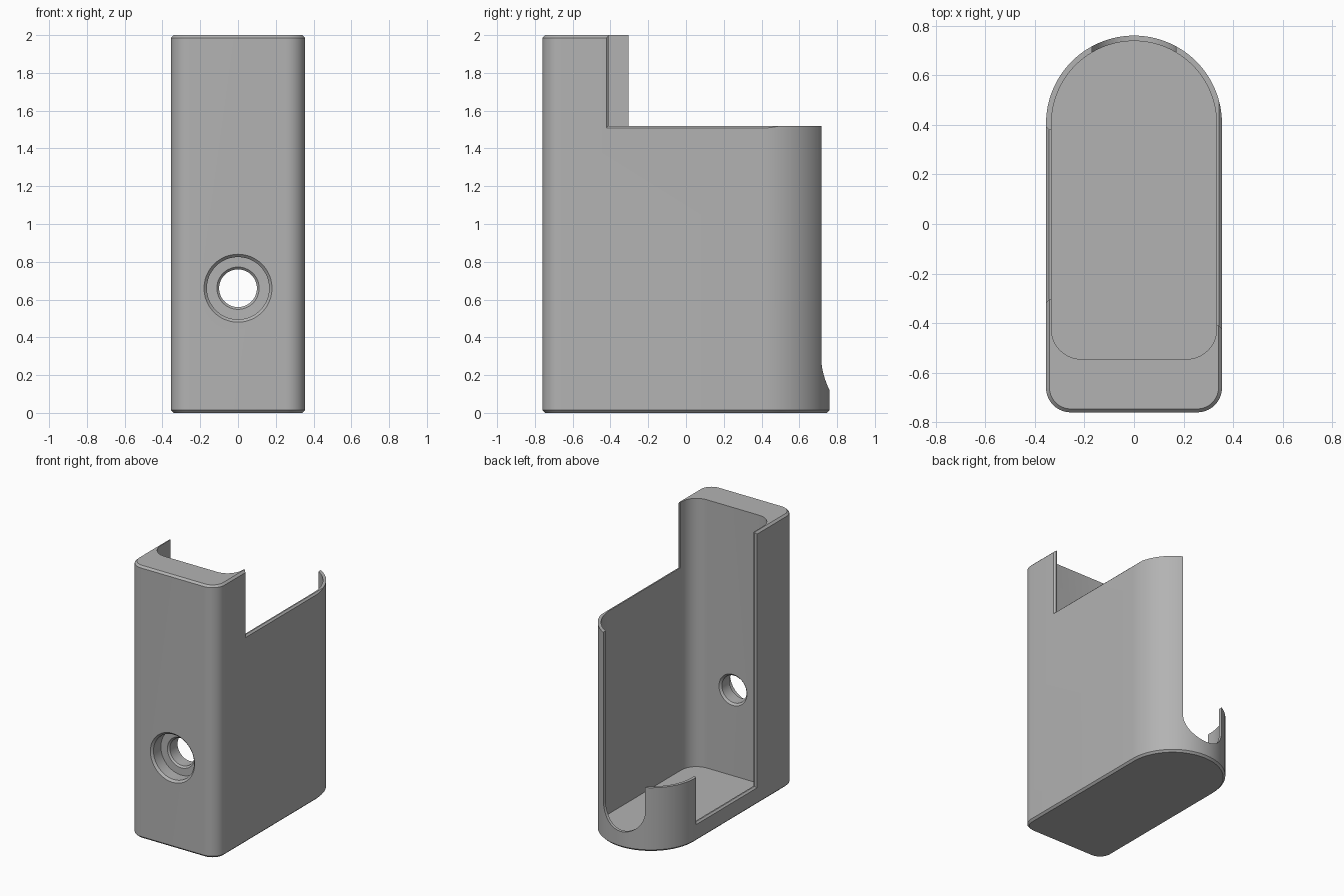
import bpy
import bmesh
from math import cos, sin, pi

cube = bpy.data.objects.get("Cube")
if cube:
    bpy.data.objects.remove(cube, do_unlink=True)

HALF_W, FRONT, BACK_C = 0.355, -0.76, 0.405   # half width, front face, centre of round back
WALL, FLOOR, CHAMFER = 0.022, 0.03, 0.014
POCKET_FRONT, TOP = -0.545, 2.0

grey = bpy.data.materials.new("plain grey")
grey.use_nodes = True
grey.diffuse_color = (0.45, 0.45, 0.45, 1)
grey.node_tree.nodes["Principled BSDF"].inputs["Base Color"].default_value = grey.diffuse_color


def loft(name, rings):
    """Closed solid through a list of matching point rings."""
    bm = bmesh.new()
    rows = [[bm.verts.new(p) for p in ring] for ring in rings]
    n = len(rows[0])
    for low, high in zip(rows, rows[1:]):
        for i in range(n):
            j = (i + 1) % n
            bm.faces.new((low[i], low[j], high[j], high[i]))
    bm.faces.new(rows[0][::-1])
    bm.faces.new(rows[-1])
    bmesh.ops.recalc_face_normals(bm, faces=bm.faces)
    mesh = bpy.data.meshes.new(name)
    bm.to_mesh(mesh)
    bm.free()
    mesh.materials.append(grey)
    obj = bpy.data.objects.new(name, mesh)
    bpy.context.collection.objects.link(obj)
    return obj


def arc(cx, cy, r, start, end, steps):
    angles = [start + (end - start) * i / steps for i in range(steps + 1)]
    return [(cx + r * cos(a), cy + r * sin(a)) for a in angles]


def plan(half, front, corner, z):
    """Rounded front corners and a half-round back."""
    pts = arc(half - corner, front + corner, corner, -pi / 2, 0, 10)
    pts += arc(0, BACK_C, half, 0, pi, 64)
    pts += arc(corner - half, front + corner, corner, pi, 1.5 * pi, 10)
    return [(x, y, z) for x, y in pts]


def box(name, x0, x1, y0, y1, z0, z1):
    return loft(name, [[(x0, y0, z), (x1, y0, z), (x1, y1, z), (x0, y1, z)] for z in (z0, z1)])


def flared_opening(name, side, y0, y1, z0):
    """Side opening whose outer edge is chamfered."""
    rings = []
    for x, grow in ((0.2, 0), (HALF_W - 0.012, 0), (HALF_W + 0.012, 0.024)):
        a, b, c = y0 - grow, y1 + grow, z0 - grow
        rings.append([(side * x, a, c), (side * x, b, c), (side * x, b, 2.2), (side * x, a, 2.2)])
    return loft(name, rings)


def cut(target, cutter):
    cutter.hide_render = True
    mod = target.modifiers.new("cut", "BOOLEAN")
    mod.operation = "DIFFERENCE"
    mod.solver = "EXACT"
    mod.object = cutter
    bpy.ops.object.modifier_apply(modifier=mod.name)
    bpy.data.objects.remove(cutter, do_unlink=True)


# Outer shell with chamfered top and bottom
shell = loft("holder_body", [
    plan(HALF_W - inset, FRONT + inset, 0.1 - inset, z) for inset, z in
    ((CHAMFER, 0), (0, CHAMFER), (0, TOP - CHAMFER), (CHAMFER, TOP))])
bpy.ops.object.select_all(action="DESELECT")
bpy.context.view_layer.objects.active = shell
shell.select_set(True)

# Inner pocket
cut(shell, loft("pocket", [plan(HALF_W - WALL, POCKET_FRONT, 0.12, z) for z in (FLOOR, 2.2)]))

# Lowered side wall and back
cut(shell, box("low_wall_cut", 0, 0.6, -0.41, 0.9, 1.52, 2.2))
cut(shell, flared_opening("low_wall_edge", 1, -0.41, 0.9, 1.52))

# Open side, leaving a short rear post
cut(shell, flared_opening("side_window", -1, -0.305, 0.38, 0.135))
cut(shell, box("post_cut", -0.6, 0.05, 0.375, 0.9, 0.47, 2.2))

# U-shaped slot in the back
slot = [(0.17, 2.2)] + arc(0, 0.29, 0.17, 0, -pi, 32) + [(-0.17, 2.2)]
cut(shell, loft("back_slot", [[(x, y, z) for x, z in slot] for y in (0.5, 0.9)]))

# Stepped screw hole with chamfered rims
steps = ((-0.80, 0.18), (FRONT, 0.18), (FRONT + 0.015, 0.165), (-0.66, 0.165),
         (-0.659, 0.112), (-0.647, 0.1), (POCKET_FRONT - 0.014, 0.1),
         (POCKET_FRONT, 0.114), (-0.5, 0.114))
cut(shell, loft("screw_hole", [
    [(x, y, z) for x, z in arc(0, 0.66, r, 0, 2 * pi * 47 / 48, 47)] for y, r in steps]))

bpy.ops.object.shade_smooth_by_angle(angle=pi / 6)
